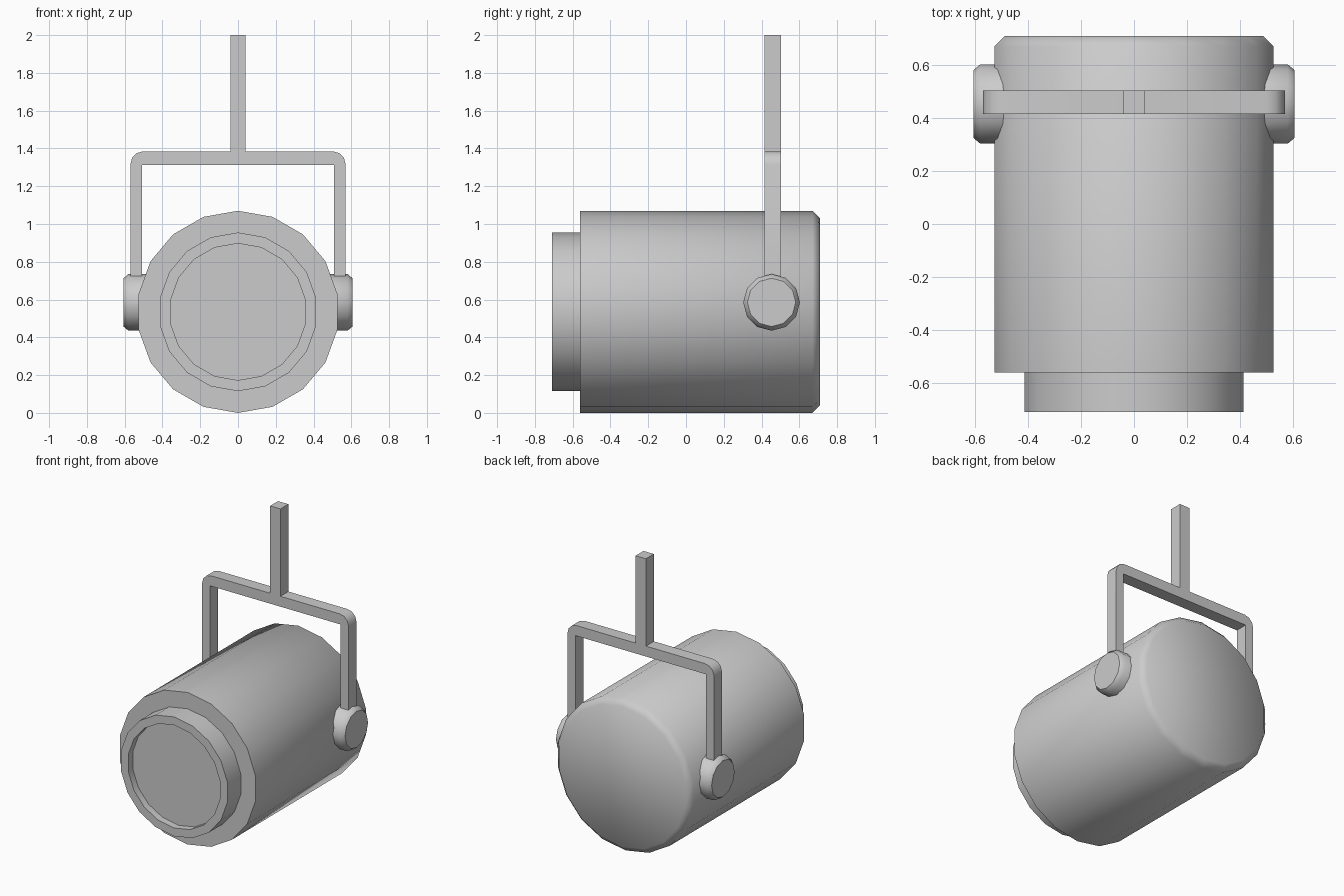
import bpy, bmesh, math
from mathutils import Vector

if "Cube" in bpy.data.objects:
    bpy.data.objects.remove(bpy.data.objects["Cube"])


def finish(bm, name, smooth=True):
    bmesh.ops.recalc_face_normals(bm, faces=bm.faces)
    me = bpy.data.meshes.new(name)
    bm.to_mesh(me)
    bm.free()
    ob = bpy.data.objects.new(name, me)
    bpy.context.collection.objects.link(ob)
    if smooth:
        bpy.ops.object.select_all(action='DESELECT')
        ob.select_set(True)
        bpy.context.view_layer.objects.active = ob
        bpy.ops.object.shade_smooth_by_angle(angle=math.radians(50))
    return ob


def lathe(name, profile, sides, centre, axis, cap_first=True, cap_last=True):
    """Spin (radius, position) pairs about the x or y axis."""
    bm = bmesh.new()
    rings = []
    for r, p in profile:
        ring = []
        for i in range(sides):
            a = 2 * math.pi * i / sides
            u, z = r * math.sin(a), r * math.cos(a)
            off = Vector((u, p, z)) if axis == 'y' else Vector((p, u, z))
            ring.append(bm.verts.new(Vector(centre) + off))
        rings.append(ring)
    for a, b in zip(rings, rings[1:]):
        for i in range(sides):
            j = (i + 1) % sides
            bm.faces.new((a[i], a[j], b[j], b[i]))
    if cap_first:
        bm.faces.new(rings[0])
    if cap_last:
        bm.faces.new(rings[-1])
    return finish(bm, name)


# Lamp housing with chamfered back, open where the lens barrel joins
lathe("lamp_housing", [(0.495, 0.71), (0.535, 0.67), (0.535, -0.56), (0.42, -0.56)],
      18, (0, 0, 0.535), 'y', cap_last=False)

# Lens barrel with recessed glass
lathe("lens_barrel", [(0.42, -0.56), (0.42, -0.71), (0.362, -0.71), (0.362, -0.66)],
      18, (0, 0, 0.535), 'y', cap_first=False)

# Pivot knobs on both sides
for side, s in (("left", -1), ("right", 1)):
    lathe("pivot_knob_" + side, [(0.15, 0.46 * s), (0.15, 0.58 * s), (0.128, 0.606 * s)],
          12, (0, 0.453, 0.585), 'x')

# Yoke and hanging stem: half outline mirrored and extruded
half = [(0.04, 2.0), (0.04, 1.385), (0.50, 1.385), (0.535, 1.376), (0.561, 1.35),
        (0.57, 1.315), (0.57, 0.6), (0.508, 0.6), (0.508, 1.312)]
outline = half + [(-x, z) for x, z in reversed(half)]
bm = bmesh.new()
face = bm.faces.new([bm.verts.new((x, 0.415, z)) for x, z in outline])
ext = bmesh.ops.extrude_face_region(bm, geom=[face], use_keep_orig=True)
bmesh.ops.translate(bm, vec=(0, 0.088, 0),
                    verts=[v for v in ext["geom"] if isinstance(v, bmesh.types.BMVert)])
finish(bm, "hanging_yoke")
